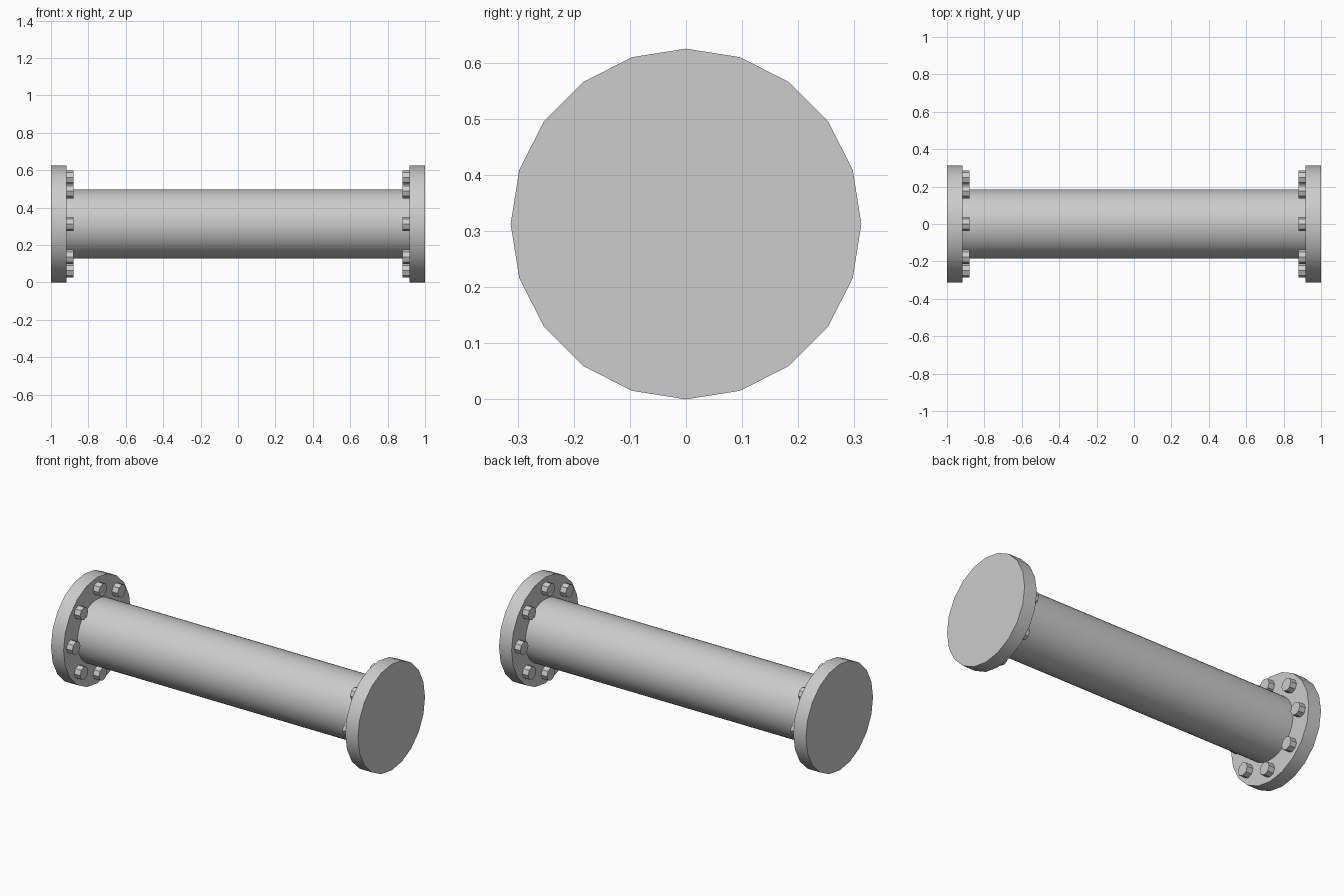
import bpy
from math import cos, sin, pi

cube = bpy.data.objects.get("Cube")
if cube:
    bpy.data.objects.remove(cube, do_unlink=True)

RADIUS = 0.3125       # flange radius, also the height of the axis
THICK = 0.082         # flange thickness
BOLT_RING = 0.248
BOLT_HEIGHT = 0.038
BOLTS = 8

steel = bpy.data.materials.new("light grey steel")
steel.use_nodes = True
grey = (0.604, 0.604, 0.604, 1)
steel.diffuse_color = grey
steel.node_tree.nodes["Principled BSDF"].inputs["Base Color"].default_value = grey


def cylinder_x(name, sides, radius, x0, x1, y=0.0, z=RADIUS, turn=0.0):
    """Cylinder along x from x0 to x1."""
    bpy.ops.mesh.primitive_cylinder_add(
        vertices=sides, radius=radius, depth=abs(x1 - x0),
        location=((x0 + x1) / 2, y, z), rotation=(turn, pi / 2, 0))
    obj = bpy.context.object
    obj.name = name
    obj.data.materials.append(steel)
    bpy.ops.object.shade_smooth_by_angle(angle=pi / 6)
    return obj


# Long pipe, its ends sunk slightly into the flanges
inner = 1 - THICK
cylinder_x("pipe", 48, 0.184, -inner - 0.01, inner + 0.01)

# End flanges with a ring of bolts on the inner faces
for side, label in ((1, "left"), (-1, "right")):
    cylinder_x(label + "_flange", 20, RADIUS, side * inner, side)
    for i in range(BOLTS):
        a = 2 * pi * i / BOLTS
        cylinder_x(f"{label}_bolt_{i + 1}", 8, 0.038,
                   side * (inner - BOLT_HEIGHT), side * (inner + 0.005),
                   BOLT_RING * cos(a), RADIUS + BOLT_RING * sin(a))
